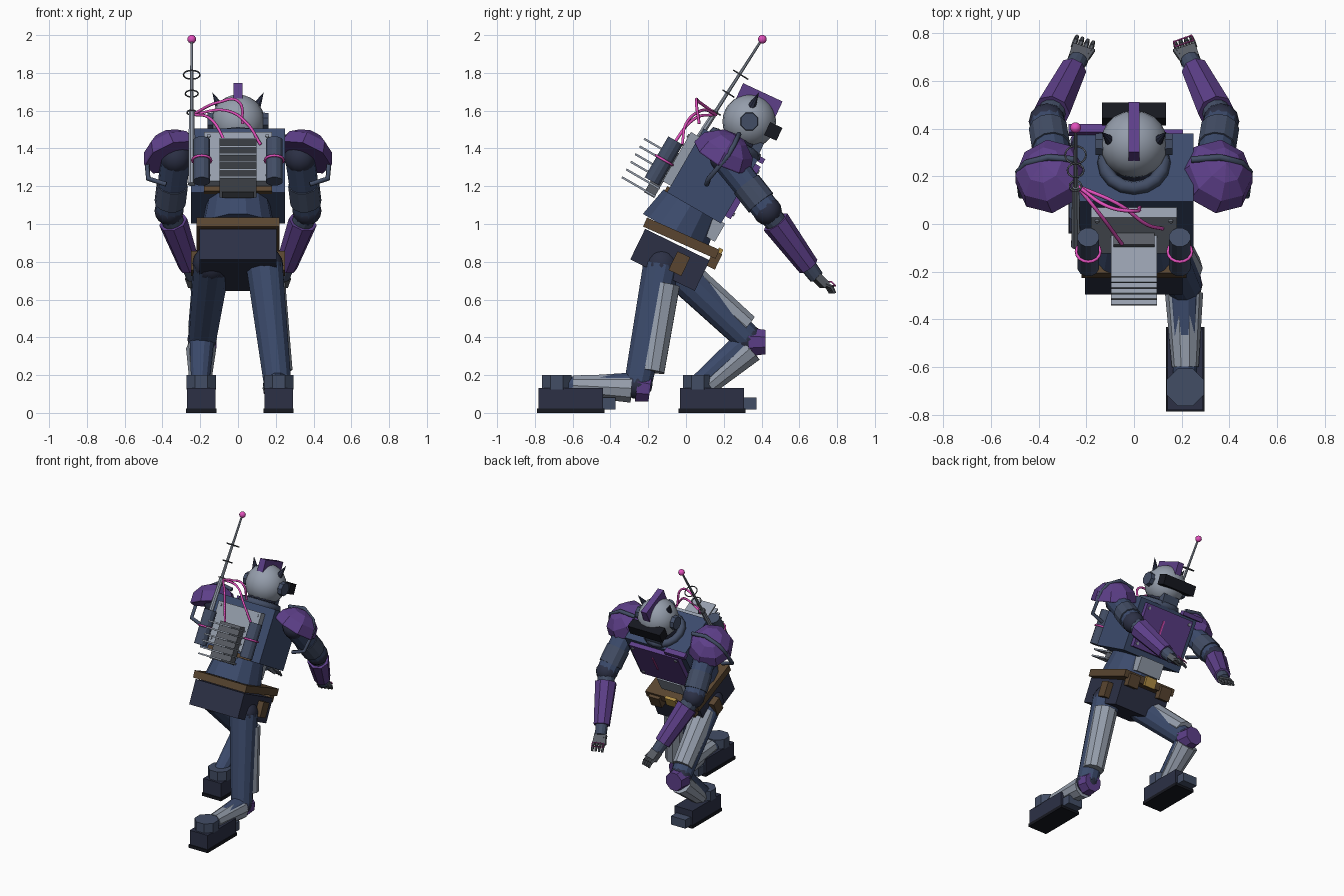
import bpy, bmesh
from math import radians, pi
from mathutils import Vector as V, Matrix as M

if "Cube" in bpy.data.objects:
    bpy.data.objects.remove(bpy.data.objects["Cube"])

COL = dict(navy=(.045, .07, .15), dark=(.025, .03, .06), black=(.008, .009, .014),
           steel=(.055, .075, .13), purple=(.11, .05, .25), grey=(.30, .34, .41),
           metal=(.10, .11, .13), brown=(.10, .06, .03), gold=(.45, .28, .06), pink=(.75, .08, .5))
MATS = {}
for k, c in COL.items():
    MATS[k] = bpy.data.materials.new(k)
    MATS[k].diffuse_color = (*c, 1)


def finish(name, bm, mat, col, smooth=False):
    me = bpy.data.meshes.new(name)
    bm.transform(mat)
    bmesh.ops.recalc_face_normals(bm, faces=bm.faces)
    for f in bm.faces:
        f.smooth = smooth
    bm.to_mesh(me)
    bm.free()
    ob = bpy.data.objects.new(name, me)
    bpy.context.collection.objects.link(ob)
    me.materials.append(MATS[col])
    return ob


def lean(deg):
    return M.Rotation(radians(-deg), 4, 'X')


def box(name, c, size, deg, col, rot=None):
    bm = bmesh.new()
    bmesh.ops.create_cube(bm, size=1)
    return finish(name, bm, M.Translation(c) @ (rot or lean(deg)) @ M.Diagonal((*size, 1)), col)


def limb(name, a, b, r1, r2, col, n=12):
    a, b = V(a), V(b)
    bm = bmesh.new()
    bmesh.ops.create_cone(bm, cap_ends=True, segments=n, radius1=r1, radius2=r2, depth=(b - a).length)
    bmesh.ops.rotate(bm, matrix=M.Rotation(pi / n, 3, 'Z'), verts=bm.verts)
    q = (b - a).to_track_quat('Z', 'Y').to_matrix().to_4x4()
    return finish(name, bm, M.Translation((a + b) / 2) @ q, col)


def ball(name, c, r, col, seg=12, rings=8, rot=M(), scale=(1, 1, 1), half=False, smooth=True):
    bm = bmesh.new()
    bmesh.ops.create_uvsphere(bm, u_segments=seg, v_segments=rings, radius=r)
    if half:
        g = bm.verts[:] + bm.edges[:] + bm.faces[:]
        bmesh.ops.bisect_plane(bm, geom=g, plane_co=(0, 0, -.01), plane_no=(0, 0, -1), clear_outer=True)
        bmesh.ops.holes_fill(bm, edges=bm.edges)
    return finish(name, bm, M.Translation(c) @ rot @ M.Diagonal((*scale, 1)), col, smooth)


def tube(name, pts, r, col, kind='POLY', cyclic=False):
    cu = bpy.data.curves.new(name, 'CURVE')
    cu.dimensions, cu.bevel_depth, cu.bevel_resolution, cu.use_fill_caps = '3D', r, 1, True
    sp = cu.splines.new(kind)
    n = len(pts) - 1
    if kind == 'BEZIER':
        sp.bezier_points.add(n)
        for p, co in zip(sp.bezier_points, pts):
            p.co, p.handle_left_type, p.handle_right_type = co, 'AUTO', 'AUTO'
    else:
        sp.points.add(n)
        for p, co in zip(sp.points, pts):
            p.co = (*co, 1)
    sp.use_cyclic_u = cyclic
    ob = bpy.data.objects.new(name, cu)
    bpy.context.collection.objects.link(ob)
    cu.materials.append(MATS[col])


def ring(name, c, R, r, col, deg=30, n=16):
    m = M.Translation(c) @ lean(deg)
    pts = [m @ (M.Rotation(2 * pi * i / n, 4, 'Z') @ V((R, 0, 0))) for i in range(n)]
    tube(name, pts, r, col, cyclic=True)


def T(x, f, u):  # leaning torso frame: side, forward, up
    return V((0, .14, 1.254)) + lean(30) @ V((x, f, u))


def H(x, f, u):  # head frame
    return V((0, .335, 1.543)) + lean(25) @ V((x, f, u))


# torso, pelvis and belt
box('chest', T(0, 0, 0), (.5, .33, .39), 30, 'navy')
box('chest_plate', T(0, .18, .01), (.41, .035, .32), 30, 'purple')
box('chest_mark', T(.03, .2, .03), (.012, .006, .13), 30, 'pink')
box('collar_plate', (-.19, .395, 1.34), (.17, .04, .03), 30, 'purple')
for x in (-.18, .18):
    for u in (-.12, .14):
        limb('plate_rivet', T(x, .19, u), T(x, .204, u), .011, .011, 'grey', 8)
limb('abdomen', (0, -.06, .955), (0, .025, 1.10), .2, .17, 'navy', 14)
box('belly_box', T(0, .15, -.24), (.2, .07, .11), 30, 'grey')
box('back_strap', T(0, -.165, -.18), (.36, .03, .03), 30, 'brown')
box('pelvis', (0, -.085, .81), (.41, .38, .18), 26, 'dark')
box('belt', (0, -.025, .925), (.44, .42, .052), 24, 'brown')
box('buckle', (0, .172, .838), (.09, .025, .07), 24, 'gold')

# head
ball('head', H(0, 0, 0), .142, 'grey', 20, 14)
limb('neck', T(0, .03, .17), H(0, 0, -.06), .1, .1, 'dark')
ring('collar', T(0, .02, .205), .125, .03, 'steel')
box('crest', H(0, .0, .125), (.048, .23, .09), 25, 'purple')
box('visor', (0, .462, 1.49), (.27, .072, .075), 25, 'black')
box('chin_guard', H(0, .07, -.115), (.13, .1, .08), 25, 'steel')

# back unit
box('back_plate', T(0, -.19, -.005), (.36, .05, .3), 30, 'grey')
box('radiator_core', T(0, -.24, -.12), (.17, .06, .27), 30, 'metal')
for i in range(6):
    box('radiator_fin', T(0, -.31, -.01 - .047 * i), (.195, .205, .011), 30, 'grey')

# antenna with rings and cables
limb('antenna_mast', (-.245, -.09, 1.21), (-.245, .16, 1.60), .02, .016, 'grey', 8)
limb('antenna_tip', (-.245, .15, 1.585), (-.245, .404, 1.98), .011, .007, 'grey', 8)
ball('antenna_ball', (-.245, .404, 1.978), .023, 'pink')
for y, z, r in ((.29, 1.79, .044), (.225, 1.69, .034), (.16, 1.59, .025)):
    ring('antenna_ring', (-.245, y, z), r, .004, 'metal', 32)
S = (-.24, .16, 1.58)
tube('cable_a', [S, (-.1, .07, 1.645), (0, .055, 1.65), (.025, .07, 1.53)], .008, 'pink', 'BEZIER')
tube('cable_b', [S, (-.06, .08, 1.60), (.05, .0, 1.53), (.12, -.02, 1.42)], .008, 'pink', 'BEZIER')
tube('cable_c', [S, (-.15, .05, 1.56), (-.05, -.085, 1.40)], .008, 'pink', 'BEZIER')

# mirrored parts
for s in (-1, 1):
    P = lambda x, y, z: V((s * x, y, z))
    limb('ear_disc', H(s * .12, 0, 0), H(s * .162, 0, 0), .052, .048, 'steel', 8)
    limb('horn', P(.095, .345, 1.615), P(.135, .385, 1.695), .026, .001, 'dark', 8)
    limb('canister', T(s * .192, -.263, -.185), T(s * .192, -.263, .065), .046, .046, 'steel', 12)
    ring('canister_band', T(s * .192, -.263, -.055), .05, .007, 'pink')
    for u in (-.12, .12):
        limb('back_rivet', T(s * .155, -.21, u), T(s * .155, -.222, u), .01, .01, 'grey', 8)
    box('belt_pouch', P(.225, -.035, .79), (.05, .075, .11), 26, 'brown')
    box('front_pouch', P(.14, .15, .81), (.09, .05, .09), 26, 'brown')
    # shoulder guard and hoop
    ball('shoulder_guard', P(.345, .195, 1.36), .168, 'purple', 8, 6,
         lean(28) @ M.Rotation(radians(s * 18), 4, 'Y'), (.95, 1, .8), True, False)
    tube('shoulder_hoop', [P(.24, .27, 1.46), P(.36, .28, 1.475), P(.455, .255, 1.42), P(.485, .22, 1.36),
                           P(.475, .12, 1.24), P(.38, .11, 1.21)], .014, 'steel')
    # arm
    sh, el, wr, tip = P(.33, .21, 1.35), P(.365, .43, 1.07), P(.235, .69, .72), P(.205, .775, .635)
    ball('shoulder_joint', sh, .085, 'dark')
    limb('upper_arm', sh, el, .08, .074, 'navy')
    limb('arm_cuff', sh.lerp(el, .5), sh.lerp(el, .85), .083, .083, 'steel')
    ball('elbow', el, .077, 'dark')
    limb('forearm', el, wr, .062, .04, 'steel')
    limb('forearm_guard', el.lerp(wr, .17), el.lerp(wr, .84), .077, .058, 'purple', 8)
    d = (tip - wr).normalized()
    rot = d.to_track_quat('Z', 'Y').to_matrix().to_4x4()
    box('palm', wr + d * .03, (.085, .04, .07), 0, 'metal', rot)
    side, nor = rot.col[0].xyz, rot.col[1].xyz
    if nor.y < 0:
        nor = -nor
    for i in range(4):
        a = wr + d * .055 + side * (.024 * i - .036)
        b = a + d * .035 + nor * .012
        limb('finger_base', a, b, .011, .011, 'metal', 6)
        limb('finger_tip', b, b + d * .035 - nor * .012, .011, .008, 'metal', 6)
    limb('thumb', wr + d * .01 - V((s * .035, 0, 0)), wr + d * .06 - V((s * .05, 0, .0)), .013, .01, 'metal', 6)
    if s > 0:
        k = wr + d * .07 + nor * .03
        tube('hand_wire', [k - side * .04, k + side * .04, k + side * .04 + d * .03, k - side * .04 + d * .03],
             .004, 'pink', cyclic=True)


# legs: rear leg kneels on +x, front leg is bent on -x
def leg(tag, hip, knee, ankle, thigh, shin, foot, pad):
    x, y = foot
    ball(tag + '_hip', hip, .1, 'dark')
    limb(tag + '_thigh', hip, knee, .1, .075, 'navy')
    limb(tag + '_thigh_guard', *thigh, .086, .074, 'grey', 10)
    ball(tag + '_knee', knee, .078, 'dark')
    limb(tag + '_knee_pad', *pad, .082, .07, 'purple', 8)
    limb(tag + '_calf', knee, ankle, .068, .05, 'navy')
    limb(tag + '_shin_guard', *shin, .08, .056, 'grey', 10)
    box(tag + '_boot', (x, y, .076), (.15, .34, .11), 0, 'dark')
    box(tag + '_sole', (x, y, .0115), (.16, .355, .023), 0, 'black')
    box(tag + '_toe', (x, y + .198, .05), (.12, .075, .065), 0, 'steel')
    limb(tag + '_ankle_cuff', (x, y - .075, .125), (x, y - .075, .2), .085, .085, 'steel', 8)


leg('rear', (.14, -.13, .78), (.21, -.255, .15), (.215, -.66, .14),
    ((.165, -.115, .68), (.215, -.185, .22)), ((.21, -.29, .13), (.215, -.6, .145)),
    (.215, -.61), ((.21, -.26, .135), (.21, -.19, .125)))
leg('front', (-.14, -.08, .79), (-.19, .33, .39), (-.2, .07, .16),
    ((-.155, -.005, .735), (-.19, .315, .455)), ((-.195, .34, .34), (-.2, .12, .15)),
    (-.195, .137), ((-.19, .33, .375), (-.19, .42, .375)))

for m in bpy.data.materials:
    if m.users and not m.is_grease_pencil:
        m.use_nodes = True
        m.node_tree.nodes["Principled BSDF"].inputs["Base Color"].default_value = m.diffuse_color
